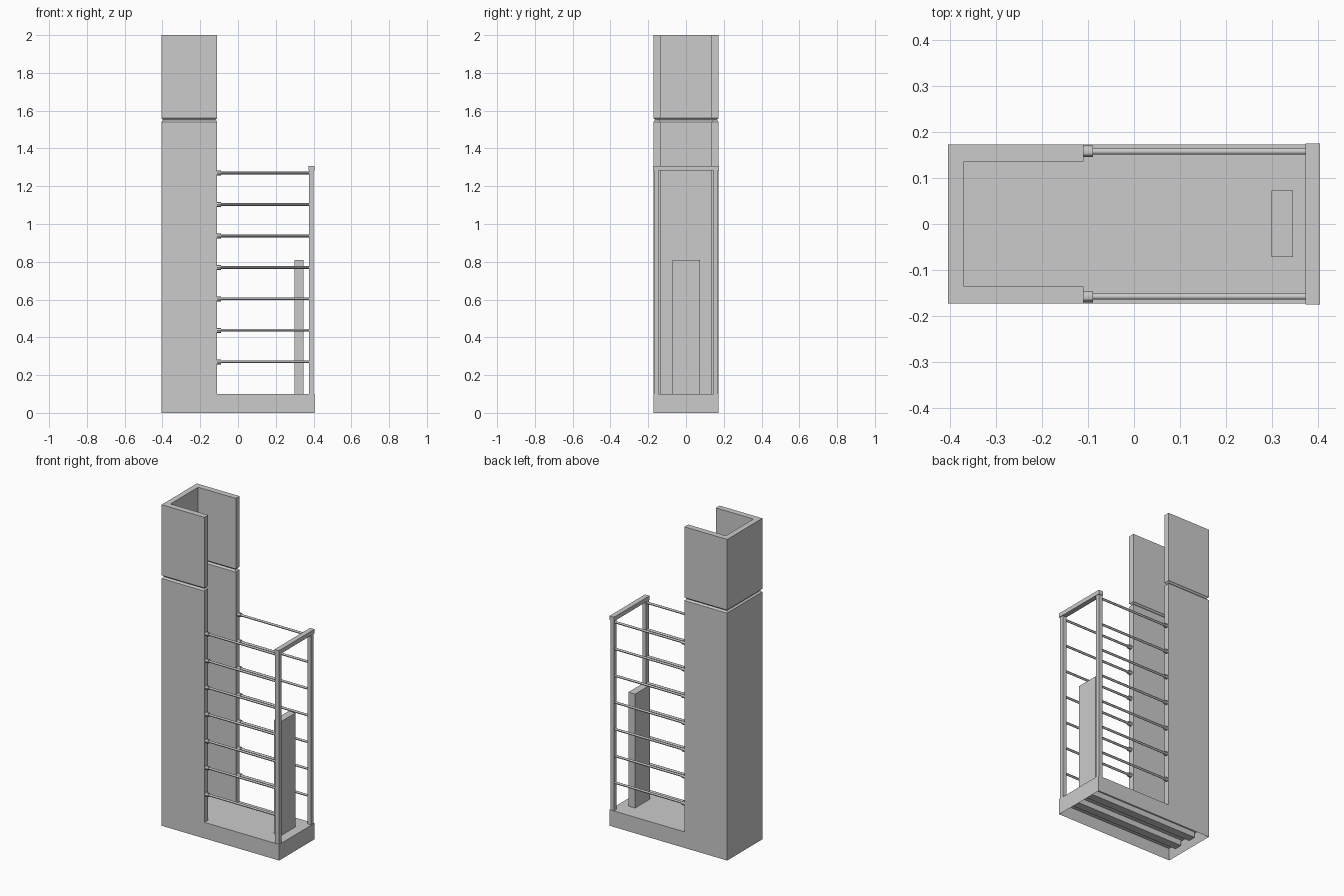
import bpy, bmesh, math

if "Cube" in bpy.data.objects:
    bpy.data.objects.remove(bpy.data.objects["Cube"])


def finish(name, bm):
    bmesh.ops.recalc_face_normals(bm, faces=bm.faces)
    mesh = bpy.data.meshes.new(name)
    bm.to_mesh(mesh)
    bm.free()
    obj = bpy.data.objects.new(name, mesh)
    bpy.context.collection.objects.link(obj)
    return obj


def box_mesh(lo, hi):
    bm = bmesh.new()
    bmesh.ops.create_cube(bm, size=1)
    for v in bm.verts:
        v.co = [(a + b) / 2 + c * (b - a) for a, b, c in zip(lo, hi, v.co)]
    return bm


def box(name, lo, hi):
    return finish(name, box_mesh(lo, hi))


def channel(name, levels):
    """U-shaped upright lofted through (height, edge inset) levels."""
    bm = bmesh.new()
    rings = []
    for z, d in levels:
        xb, xf, xi = -0.405 + d, -0.11 - d, -0.37 - d
        yo, yi = 0.173 - d, 0.136 + d
        pts = [(xb, -yo), (xf, -yo), (xf, -yi), (xi, -yi),
               (xi, yi), (xf, yi), (xf, yo), (xb, yo)]
        rings.append([bm.verts.new((x, y, z)) for x, y in pts])
    for a, b in zip(rings, rings[1:]):
        for i in range(8):
            j = (i + 1) % 8
            bm.faces.new((a[i], a[j], b[j], b[i]))
    bm.faces.new(rings[0][::-1])
    bm.faces.new(rings[-1])
    return finish(name, bm)


def rod(name, x0, x1, y, z, radius, sides=12):
    bpy.ops.mesh.primitive_cylinder_add(
        vertices=sides, radius=radius, depth=x1 - x0,
        location=((x0 + x1) / 2, y, z), rotation=(0, math.pi / 2, 0))
    obj = bpy.context.object
    obj.name = name
    bpy.ops.object.shade_smooth_by_angle()
    return obj


# Base tray, hollow underneath
bm = box_mesh((-0.405, -0.173, 0), (0.405, 0.173, 0.1))
bm.faces.ensure_lookup_table()
bottom = min(bm.faces, key=lambda f: f.calc_center_median().z)
bmesh.ops.inset_region(bm, faces=[bottom], thickness=0.03)
for v in bottom.verts:
    v.co.z = 0.06
finish("base", bm)

# Stiffening rails below the deck
for y in (-0.06, 0.06):
    box("base_rail", (-0.375, y - 0.025, 0.025), (0.375, y + 0.025, 0.06))

# Tower in two sections meeting at a chamfered groove
channel("tower_lower", [(0.1, 0), (1.541, 0), (1.551, 0.009)])
channel("tower_upper", [(1.551, 0.009), (1.559, 0.003), (1.56, 0), (2.0, 0)])

# End posts, horizontal rods and their sockets on both sides
for s in (-1, 1):
    y = 0.158 * s
    box("end_post", (0.376, y - 0.0125, 0.1), (0.401, y + 0.0125, 1.282))
    for i in range(7):
        z = 0.27 + i / 6
        rod("side_rod", -0.112, 0.38, y, z, 0.007)
        rod("rod_socket", -0.112, -0.089, y, z, 0.0125)

# Cross bar over the posts and upright panel
box("top_bar", (0.374, -0.175, 1.282), (0.405, 0.175, 1.308))
box("panel", (0.30, -0.072, 0.1), (0.346, 0.073, 0.81))
